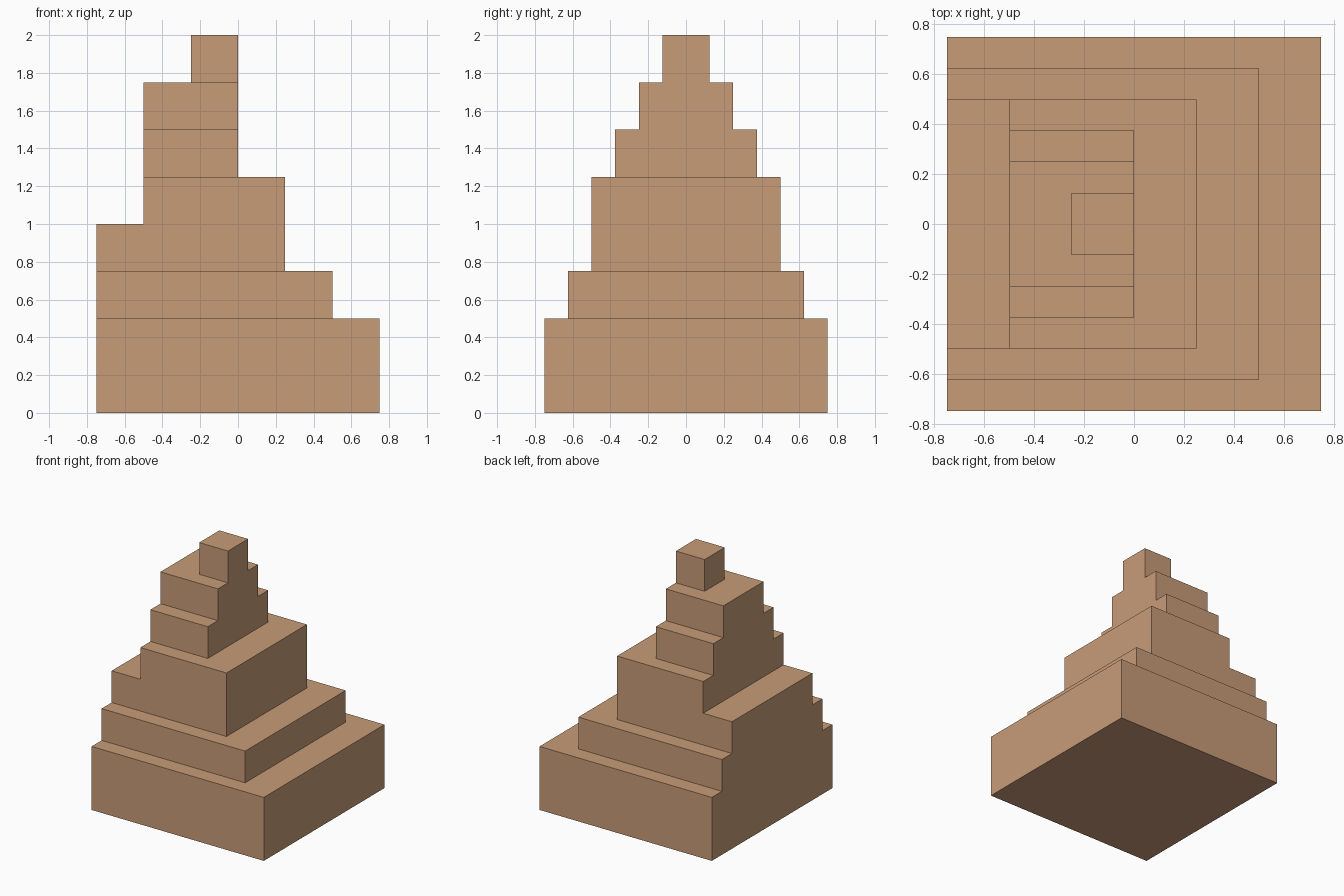
import bpy
import bmesh

if "Cube" in bpy.data.objects:
    bpy.data.objects.remove(bpy.data.objects["Cube"])

# Tiers: x min, x max, y half-width, z bottom, z top
TIERS = [
    (-0.75, 0.75, 0.75, 0.0, 0.5),
    (-0.75, 0.5, 0.625, 0.5, 0.75),
    (-0.75, 0.25, 0.5, 0.75, 1.0),
    (-0.5, 0.25, 0.5, 1.0, 1.25),
    (-0.5, 0.0, 0.375, 1.25, 1.5),
    (-0.5, 0.0, 0.25, 1.5, 1.75),
    (-0.25, 0.0, 0.125, 1.75, 2.0),
]
CELL = (0.25, 0.125, 0.25)

# Lattice cells filled by the tiers
filled = set()
for x0, x1, w, z0, z1 in TIERS:
    for i in range(round(x0 / CELL[0]), round(x1 / CELL[0])):
        for j in range(round(-w / CELL[1]), round(w / CELL[1])):
            for k in range(round(z0 / CELL[2]), round(z1 / CELL[2])):
                filled.add((i, j, k))

# Outer skin only: one quad wherever a filled cell meets air
bm = bmesh.new()
verts = {}


def vert(p):
    if p not in verts:
        verts[p] = bm.verts.new([a * s for a, s in zip(p, CELL)])
    return verts[p]


for cell in sorted(filled):
    for axis in range(3):
        u, v = (axis + 1) % 3, (axis + 2) % 3
        for side in (0, 1):
            near = list(cell)
            near[axis] += 2 * side - 1
            if tuple(near) in filled:
                continue
            ring = []
            for du, dv in ((0, 0), (1, 0), (1, 1), (0, 1)):
                p = list(cell)
                p[axis] += side
                p[u] += du
                p[v] += dv
                ring.append(vert(tuple(p)))
            bm.faces.new(ring if side else ring[::-1])

# Merge the flat patches into clean large faces
bmesh.ops.dissolve_limit(bm, angle_limit=0.01, verts=bm.verts[:], edges=bm.edges[:])
bmesh.ops.recalc_face_normals(bm, faces=bm.faces[:])

mesh = bpy.data.meshes.new("stepped_tower")
bm.to_mesh(mesh)
bm.free()

clay = bpy.data.materials.new("tan_clay")
clay.diffuse_color = (0.578, 0.332, 0.188, 1.0)
clay.use_nodes = True
clay.node_tree.nodes["Principled BSDF"].inputs["Base Color"].default_value = clay.diffuse_color
mesh.materials.append(clay)

tower = bpy.data.objects.new("stepped_tower", mesh)
bpy.context.collection.objects.link(tower)
